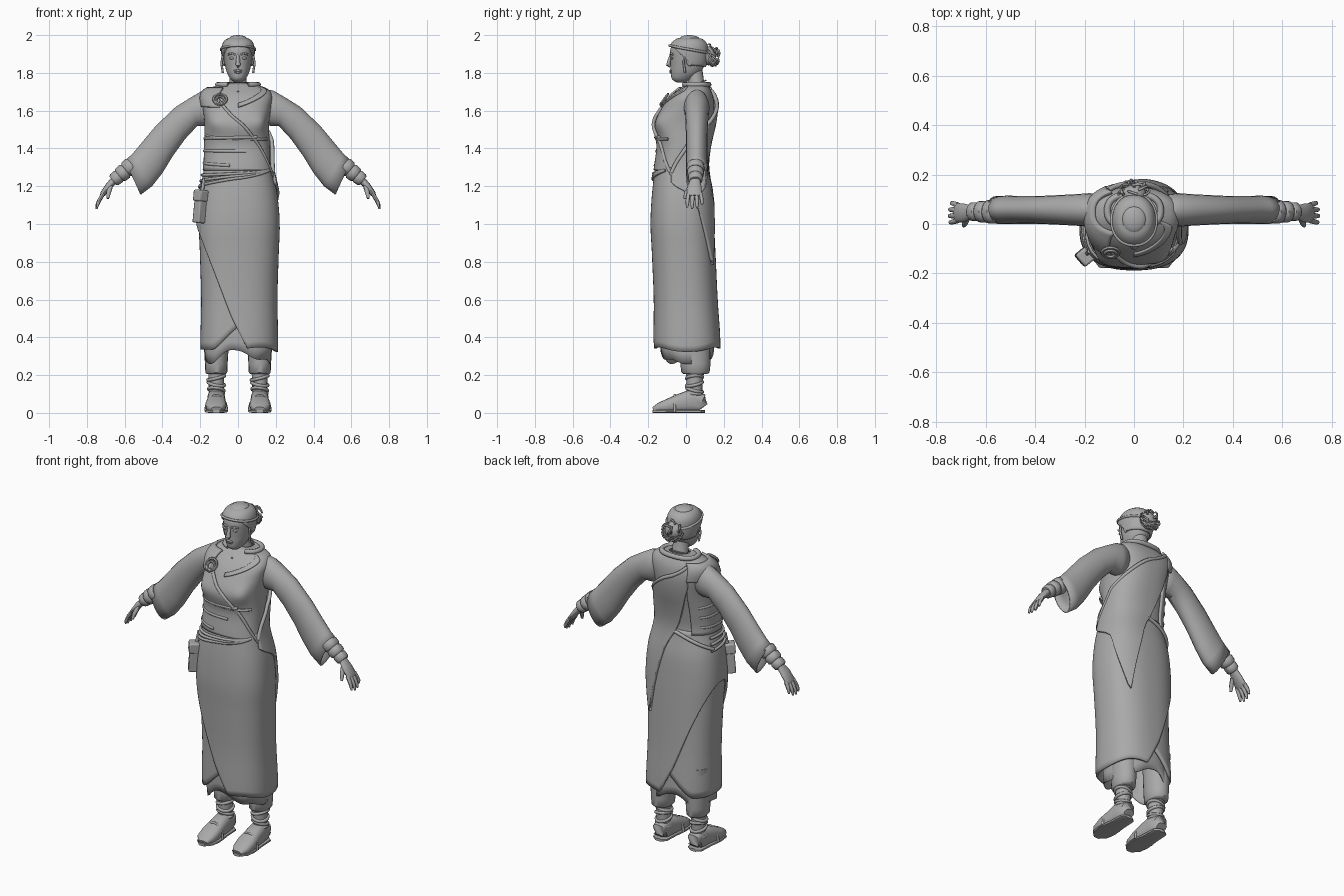
import bpy, bmesh, math, random
from math import sin, cos, pi, radians, degrees
from mathutils import Vector as V

random.seed(4)
if "Cube" in bpy.data.objects:
    bpy.data.objects.remove(bpy.data.objects["Cube"])

GREY = (0.4, 0.4, 0.4, 1)
mat = bpy.data.materials.new("plain grey")
mat.use_nodes = True
mat.diffuse_color = GREY
mat.node_tree.nodes["Principled BSDF"].inputs["Base Color"].default_value = GREY


def finish(ob, angle=45):
    if not ob.data.materials:
        ob.data.materials.append(mat)
    bpy.ops.object.select_all(action='DESELECT')
    ob.select_set(True)
    bpy.context.view_layer.objects.active = ob
    bpy.ops.object.shade_smooth_by_angle(angle=radians(angle))
    return ob


def mesh(name, rings, closed=True, caps=False, thick=0, recalc=False):
    """Skin a list of equal point rows with quads."""
    n = len(rings[0])
    me = bpy.data.meshes.new(name)
    faces = [(r * n + i, r * n + (i + 1) % n, (r + 1) * n + (i + 1) % n, (r + 1) * n + i)
             for r in range(len(rings) - 1) for i in range(n if closed else n - 1)]
    if caps:
        faces += [tuple(range(n))[::-1], tuple(range((len(rings) - 1) * n, len(rings) * n))]
    me.from_pydata([p for r in rings for p in r], [], faces)
    if recalc:
        bm = bmesh.new()
        bm.from_mesh(me)
        bmesh.ops.recalc_face_normals(bm, faces=bm.faces)
        bm.to_mesh(me)
        bm.free()
    ob = bpy.data.objects.new(name, me)
    bpy.context.collection.objects.link(ob)
    if thick:
        m = ob.modifiers.new("thickness", 'SOLIDIFY')
        m.thickness, m.offset = thick, -1
    return finish(ob)


def spline(rows, t):
    """Smooth value of rows keyed by their first entry."""
    t = max(rows[0][0], min(rows[-1][0], t))
    i = max(k for k in range(len(rows) - 1) if rows[k][0] <= t)
    p, q = rows[i], rows[i + 1]
    a, b = rows[max(i - 1, 0)], rows[min(i + 2, len(rows) - 1)]
    h = q[0] - p[0]
    s = (t - p[0]) / h
    out = []
    for k in range(1, len(p)):
        m0 = (q[k] - a[k]) / (q[0] - a[0]) * h
        m1 = (b[k] - p[k]) / (b[0] - p[0]) * h
        d = q[k] - p[k]
        out.append(p[k] + s * (m0 + s * (3 * d - 2 * m0 - m1 + s * (m0 + m1 - 2 * d))))
    return out


def linear(rows, t):
    for p, q in zip(rows, rows[1:]):
        if t <= q[0]:
            return p[1] + (q[1] - p[1]) * max(0, (t - p[0]) / (q[0] - p[0]))
    return rows[-1][1]


def power(v, e):
    return math.copysign(abs(v) ** e, v)


def surface(rows, e, bump=lambda a, z: 0):
    """Point at angle a (degrees, zero at the front, rising to the left) and height z."""
    def f(a, z, off=0):
        left, front, back = spline(rows, z)
        r = radians(a)
        off += bump(a, z)
        return V((power(sin(r), e) * (left + off),
                  (front + back) / 2 - power(cos(r), e) * ((back - front) / 2 + off), z))
    return f


def patch(name, f, a0, a1, lo, hi, off=0, thick=0.012, nv=24):
    nu = int((a1 - a0) / 5)
    loop = a1 - a0 == 360
    angles = [a0 + (a1 - a0) * i / nu for i in range(nu if loop else nu + 1)]
    val = lambda g, a: g(a) if callable(g) else g
    rings = [[f(a, val(lo, a) + (val(hi, a) - val(lo, a)) * j / nv, off) for a in angles]
             for j in range(nv + 1)]
    return mesh(name, rings, loop, False, thick)


def tube(name, stations, n=16, e=1):
    """Closed tube through (point, half width, half height) stations."""
    rings, pts = [], [V(s[0]) for s in stations]
    for i, (p, w, h) in enumerate(stations):
        t = (pts[min(i + 1, len(pts) - 1)] - pts[max(i - 1, 0)]).normalized()
        u = V((0, 1, 0)) if abs(t.y) < 0.8 else V((1, 0, 0))
        v = t.cross(u).normalized()
        u = v.cross(t)
        rings.append([pts[i] + u * w * power(cos(k * 2 * pi / n), e)
                      + v * h * power(sin(k * 2 * pi / n), e) for k in range(n)])
    return mesh(name, rings, caps=True, recalc=True)


def rope(name, pts, r, cyclic=False):
    cu = bpy.data.curves.new(name, 'CURVE')
    cu.dimensions, cu.bevel_depth, cu.bevel_resolution, cu.use_fill_caps = '3D', r, 2, True
    sp = cu.splines.new('POLY')
    sp.points.add(len(pts) - 1)
    for q, p in zip(sp.points, pts):
        q.co = (*p, 1)
    sp.use_cyclic_u = cyclic
    cu.materials.append(mat)
    ob = bpy.data.objects.new(name, cu)
    bpy.context.collection.objects.link(ob)
    return ob


def around(f, a0, a1, z0, z1, off, sag=0):
    return [f(a0 + (a1 - a0) * i / 30, z0 + (z1 - z0) * i / 30 - sag * sin(pi * i / 30), off)
            for i in range(31)]


def ball(name, loc, scale, rot=(0, 0, 0)):
    bpy.ops.mesh.primitive_uv_sphere_add(segments=16, ring_count=10, location=loc, rotation=rot)
    ob = bpy.context.object
    ob.name, ob.scale = name, scale
    return finish(ob, 60)


def box(name, loc, size, rot=(0, 0, 0), bevel=0.008):
    bpy.ops.mesh.primitive_cube_add(size=1, location=loc, rotation=rot)
    ob = bpy.context.object
    ob.name, ob.scale = name, size
    bpy.ops.object.transform_apply(location=False, rotation=False)
    m = ob.modifiers.new("soft edges", 'BEVEL')
    m.width, m.segments = bevel, 2
    return finish(ob)


# Body form shared by all garments: height, half width, front, back
bust = lambda a, z: 0.014 * math.exp(-((abs(a) - 38) / 18) ** 2 - ((z - 1.54) / 0.05) ** 2)
body = surface([(0.2, .2, -.15, .17), (.34, .207, -.165, .178), (.6, .203, -.165, .162),
                (.85, .21, -.175, .15), (1, .215, -.182, .142), (1.15, .203, -.175, .13),
                (1.3, .173, -.158, .102), (1.42, .168, -.145, .115), (1.53, .165, -.165, .14),
                (1.62, .175, -.125, .15), (1.68, .18, -.08, .143), (1.72, .15, -.03, .125),
                (1.75, .06, .01, .105)], 0.82, bust)
patch("bodice", body, 0, 360, 1.24, 1.75, 0, 0.01, 34)

# Skirt layers: wrap opens over the right leg
opening = lambda a: abs((a + 90 + 180) % 360 - 180)
hem = lambda a: 0.335 + 0.012 * sin(radians(3 * a))
wrap_edge = lambda a: max(hem(a), 1 - 0.62 * (opening(a) / 95) ** 1.8)
inner_hem = lambda a: 0.335 + 0.14 * max(0, (opening(a) - 50) / 45) ** 1.4 * (opening(a) < 110)
patch("inner_skirt", body, -185, 5, inner_hem, 1.25, -0.008)
patch("wrap_skirt", body, -180, 180, wrap_edge, 1.3, 0.006, 0.014, 30)
petticoat_hem = lambda a: 0.27 + 0.06 * abs(cos(radians(a))) ** 8 - 0.012 * sin(radians(5 * a))
patch("petticoat", body, 0, 360, petticoat_hem, 0.6, -0.03, 0.006, 6)

# Crossed bodice panel, back drape and belt cords
top_edge = lambda a: min(1.7, 1.545 - 0.0038 * a)
patch("crossed_panel", body, -150, 75, lambda a: min(1.285, top_edge(a) - 0.015), top_edge, 0.012)
drape_low = lambda a: linear([(75, 1.22), (112, 1.13), (145, .77), (172, 1.2), (212, 1.58)], a)
drape_top = lambda a: linear([(75, 1.27), (100, 1.44), (212, 1.71)], a)
patch("back_drape", body, 75, 212, drape_low, drape_top, 0.02, 0.014, 30)
rope("drape_roll", [body(a, drape_top(a), 0.014) for a in range(75, 213, 5)], 0.011)
rope("panel_roll", [body(a, top_edge(a), 0.008) for a in range(-45, 76, 5)], 0.009)
for k in range(3):
    rope("belt_cord", around(body, -110, 60, 1.19 + 0.035 * k, 1.285, 0.01, 0.01), 0.008)
    rope("waist_fold", around(body, -130, -10 + 20 * k, 1.33 + 0.06 * k, 1.31 + 0.075 * k, 0.008), 0.009)
rope("back_cord", around(body, 180, 255, 1.29, 1.2, 0.012), 0.01)
rope("underbust_fold", around(body, -80, 60, 1.475, 1.45, 0.008, 0.01), 0.007)

# Collar, lapel, brooch, necklace and pouch
rope("collar", around(body, 25, 335, 1.738, 1.738, 0.008), 0.014)
patch("lapel", body, 0, 60, lambda a: 1.62 + 0.0015 * a, lambda a: 1.64 + 0.0017 * a, 0.01, 0.01, 6)
patch("shoulder_drape", body, -150, -25, 1.62, 1.725, 0.022, 0.016, 10)
for r, loc in ((.034, (-.095, -.115, 1.66)), (.022, (-.095, -.12, 1.655))):
    bpy.ops.mesh.primitive_torus_add(major_radius=r, minor_radius=.007, location=loc,
                                     rotation=(radians(55), 0, 0), major_segments=20, minor_segments=6)
    bpy.context.object.name = "brooch_ring"
    finish(bpy.context.object)
rope("necklace", [(.055 * sin(t), .045 - .06 * cos(t), 1.735 - .025 * cos(t))
                  for t in [k * pi / 12 for k in range(24)]], 0.004, True)
box("pendant_bar", (0, -.055, 1.68), (.01, .008, .05), bevel=.002)
box("pendant_crossbar", (0, -.055, 1.688), (.035, .008, .009), bevel=.002)
box("pouch", (-.2, -.13, 1.09), (.05, .055, .17), (.05, .08, .7))
box("pouch_flap", (-.197, -.132, 1.15), (.058, .063, .06), (.05, .08, .7))
rope("pouch_strap", [(-.19, -.12, 1.17), (-.18, -.11, 1.24)], 0.009)

# Head: height, half width, front, back
head = surface([(1.75, .02, -.05, 0), (1.765, .038, -.073, .03), (1.8, .058, -.08, .075),
                (1.84, .069, -.081, .098), (1.875, .075, -.083, .107), (1.92, .078, -.084, .108),
                (1.955, .071, -.068, .1), (1.98, .05, -.04, .075), (1.99, .015, -.005, .035)], 0.95)
patch("head", head, 0, 360, 1.75, 1.99, 0, 0, 30)
hairline = lambda a: linear([(0, 1.95), (45, 1.935), (75, 1.89), (100, 1.84), (180, 1.83)], abs(a))
patch("hair", head, -180, 180, hairline, 1.99, 0.011, 0.014, 16)
ball("crown", (0, .018, 1.978), (.05, .055, .022))
rope("headband", [head(a, 1.925 + .02 * cos(radians(a)), 0.012) for a in range(-180, 180, 10)], .007, True)
tube("neck", [((0, .065, 1.69), .055, .065), ((0, .055, 1.74), .042, .045), ((0, .04, 1.83), .045, .045)])
tube("nose", [((0, -.078, 1.895), .008, .008), ((0, -.091, 1.86), .009, .011),
              ((0, -.094, 1.843), .012, .014), ((0, -.082, 1.835), .006, .01)], 10)
for name, z, w in (("upper_lip", 1.812, .023), ("lower_lip", 1.803, .019)):
    ball(name, (0, -.08, z), (w, .008, .006))
for s in (1, -1):
    ball("eye", (s * .032, -.073, 1.878), (.014, .008, .007))
    rope("brow", [(s * x, -.085 + x * x * 5, 1.897 + z) for x, z in ((.014, 0), (.034, .006), (.052, 0))], .005)
    ball("ear", (s * .074, .022, 1.865), (.01, .02, .03))
    rope("loose_strand", [(s * .08, -.01, 1.9), (s * .088, -.012, 1.85), (s * .08, -.005, 1.8)], .006)
# Bun of loose curls
ball("bun", (0, .12, 1.89), (.05, .04, .05))
for k in range(34):
    d = V((random.uniform(-1, 1), random.uniform(0, 1), random.uniform(-1, 1))).normalized()
    c, side = V((0, .12, 1.89)), d.cross(V((.3, 1, .5))).normalized() * .02
    rope("curl", [c + d * .03, c + d * .05 + side, c + d * .062, c + d * .06 - side], .005)

for s in (1, -1):
    # Wide sleeves from upper edge, lower edge and half depth
    rings = []
    for (tx, tz), (bx, bz), w in (((.1, 1.725), (.12, 1.53), .06), ((.19, 1.705), (.17, 1.52), .068),
                                  ((.25, 1.67), (.215, 1.52), .064), ((.33, 1.62), (.28, 1.45), .06),
                                  ((.435, 1.52), (.345, 1.36), .056), ((.51, 1.43), (.4, 1.27), .056),
                                  ((.56, 1.37), (.455, 1.2), .058), ((.6, 1.335), (.515, 1.155), .056)):
        ring = []
        for k in range(20)[::-s]:
            t, m = k * pi / 10, (1 + cos(k * pi / 10)) / 2
            ring.append((s * (bx + (tx - bx) * m), .057 + w * sin(t), bz + (tz - bz) * m))
        rings.append(ring)
    mesh("sleeve", rings, thick=0.008)
    # Forearm, wrist wraps and hand
    arm = lambda t, y=.05: (s * (.44 + .22 * t), y, 1.41 - .18 * t)
    tube("forearm", [(arm(0), .04, .04), (arm(1), .028, .026)])
    for t, r in ((.62, .048), (.78, .044), (.93, .038)):
        tube("wrist_wrap", [(arm(t - .08), r - .006, r - .008), (arm(t - .05), r, r),
                            (arm(t + .05), r, r - .002), (arm(t + .08), r - .008, r - .01)])
    tube("palm", [(arm(.97), .025, .02), ((s * .685, .045, 1.2), .037, .018),
                  ((s * .715, .045, 1.16), .04, .015), ((s * .722, .045, 1.148), .034, .01)])
    for k, reach in enumerate((.9, 1, .95, .75)):
        y = .014 + .021 * k
        tube("finger", [((s * (.713 + dx * reach), y + (k - 1.5) * dx * .15, 1.16 - dz * reach), r, r)
                        for dx, dz, r in ((0, 0, .011), (.022, .035, .0105), (.033, .06, .009), (.036, .08, .005))], 8)
    tube("thumb", [((s * .675, .025, 1.2), .013, .013), ((s * .685, .002, 1.165), .012, .012),
                   ((s * .69, -.008, 1.135), .007, .007)], 8)
    # Legs, trouser cuffs, ankle wraps and shoes
    x = s * .115
    tube("leg", [((x, .045, .07), .04, .038), ((x, .045, .14), .042, .04), ((x, .05, .55), .06, .055)])
    tube("trouser_cuff", [((x, .05, .205), .062, .05), ((x, .05, .215), .075, .058),
                          ((x, .05, .26), .08, .06), ((x, .05, .5), .08, .075)], 20)
    for k in range(5):
        rope("ankle_wrap", [(x + (.039 + .002 * k) * sin(t), .045 - .042 * cos(t),
                             .09 + .032 * k + .012 * sin(t + k * 2)) for t in [i * pi / 9 for i in range(18)]],
             .009, True)
    tube("shoe", [((x + s * dx, y, h / 2 + .002), w, h / 2) for y, w, h, dx in
                  ((.095, .025, .06, 0), (.08, .042, .1, 0), (.03, .047, .125, 0), (-.03, .05, .1, 0),
                   (-.09, .056, .075, .002), (-.14, .05, .052, .002), (-.172, .028, .03, 0))], 20, 0.75)
    tube("sole", [((x, y, .008), w, .008) for y, w in
                  ((.1, .02), (.08, .046), (0, .05), (-.09, .06), (-.145, .053), (-.178, .02))], 16, 0.5)
    rope("shoe_strap", [(x + .056 * sin(t), -.06, .008 + .085 * cos(t)) for t in
                        [-pi / 2 + i * pi / 12 for i in range(13)]], .007)
